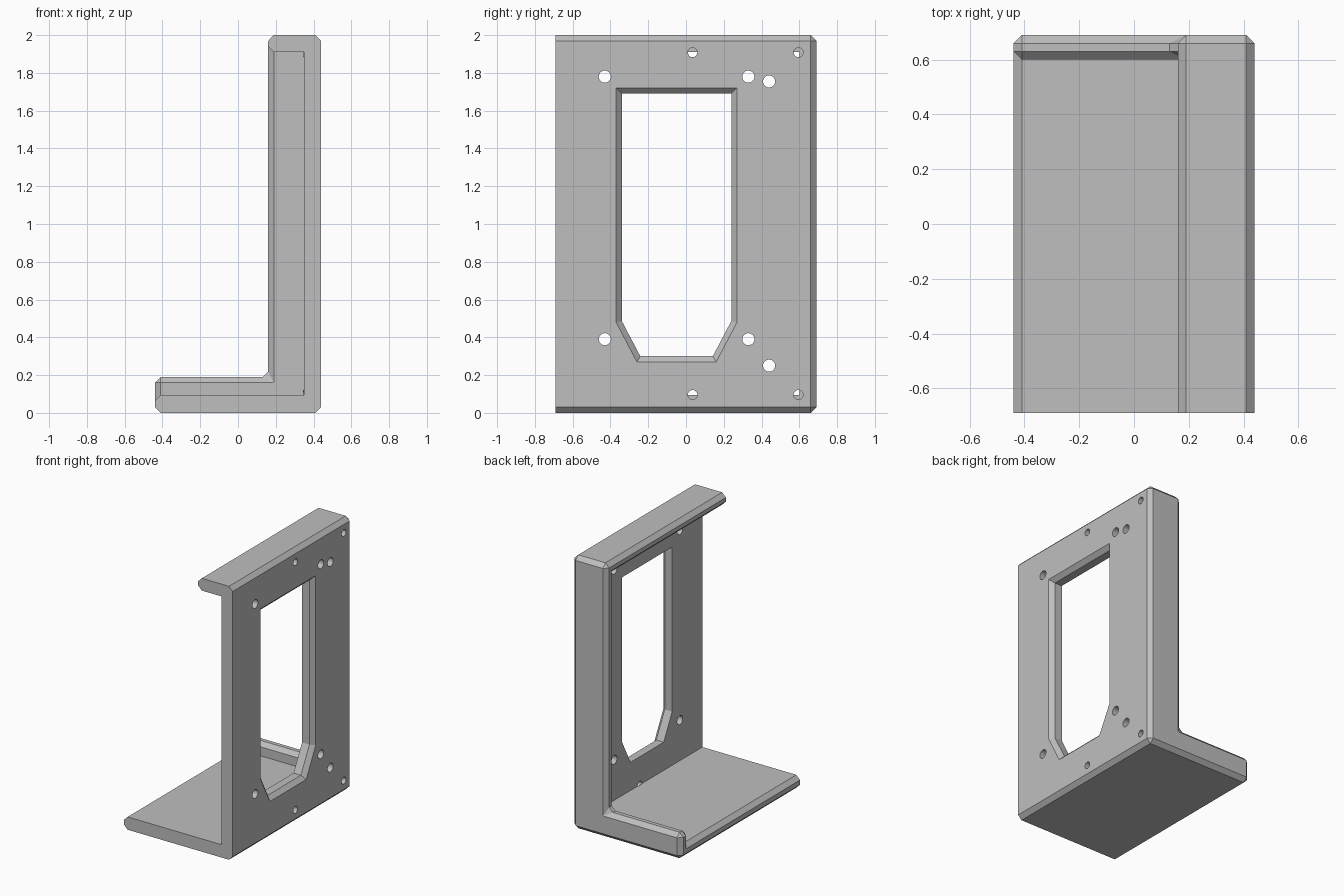
import bpy, bmesh, math

old = bpy.data.objects.get("Cube")
if old:
    bpy.data.objects.remove(old, do_unlink=True)

grey = bpy.data.materials.new("plain_grey")
grey.use_nodes = True
COLOUR = (0.52, 0.52, 0.52, 1)
grey.diffuse_color = COLOUR
grey.node_tree.nodes["Principled BSDF"].inputs["Base Color"].default_value = COLOUR


def skin(bm, loops):
    """Join successive loops of 3D points; return the vertex rows."""
    rows = [[bm.verts.new(p) for p in loop] for loop in loops]
    for a, b in zip(rows, rows[1:]):
        for i in range(len(a)):
            j = (i + 1) % len(a)
            bm.faces.new((a[i], a[j], b[j], b[i]))
    return rows


def finish(bm, name):
    bmesh.ops.remove_doubles(bm, verts=bm.verts, dist=0.0005)
    bmesh.ops.recalc_face_normals(bm, faces=bm.faces)
    mesh = bpy.data.meshes.new(name)
    bm.to_mesh(mesh)
    bm.free()
    obj = bpy.data.objects.new(name, mesh)
    mesh.materials.append(grey)
    bpy.context.collection.objects.link(obj)
    return obj


def at_y(points, y):
    return [(x, y, z) for x, z in points]


def at_x(points, x):
    return [(x, y, z) for y, z in points]


# Bracket profile in x and z: chamfered outer rim, then the flange lip
rim = [(.16, 1.97), (.19, 2), (.41, 2), (.44, 1.97), (.44, .03), (.41, 0),
       (-.41, 0), (-.44, .03), (-.44, .064), (-.41, .094)]
lip = [(.19, 1.91), (.16, 1.94)]
hollow = [(.35, .094), (.35, 1.91)]
ledge = [(-.41, .16), (.19, .16)]
doubled = [p for p in ledge for _ in range(2)]

# Side plate, base plate and top flange
bm = bmesh.new()
shell = rim + hollow + lip
rows = skin(bm, [at_y(shell, -.69), at_y(shell, .60)])
bm.faces.new(rows[0])

# L-shaped end wall with chamfered edges
wall_front = rim + doubled + lip
wall_outer = rim[:9] + [rim[8], (-.44, .16), (-.41, .19), (.13, .19),
                        (.16, .22), lip[1], lip[1]]
wall_back = ([(.19, 1.97)] * 2 + [(.41, 1.97)] * 2 + [(.41, .03)] * 2
             + [(-.41, .03)] * 2 + [(-.41, .064)] * 2 + doubled + [(.19, 1.94)] * 2)
rows = skin(bm, [at_y(wall_front, .60), at_y(wall_outer, .63),
                 at_y(wall_outer, .66), at_y(wall_back, .69)])
inner = [rim[9]] + ledge + [lip[0]] + hollow[::-1]
bm.faces.new([bm.verts.new(p) for p in at_y(inner, .60)])
# One face closes the back, skipping the repeated corners
back_cap = []
for v in rows[-1]:
    if not back_cap or (v.co - back_cap[-1].co).length > .001:
        back_cap.append(v)
bm.faces.new(back_cap)
bracket = finish(bm, "bracket")

# Window cutter, flared toward the outside
cut = bmesh.new()
flare = [(-.37, 1.72), (.27, 1.72), (.27, .48), (.16, .27), (-.26, .27), (-.37, .48)]
throat = [(-.34, 1.69), (.24, 1.69), (.24, .487), (.142, .30), (-.242, .30), (-.34, .487)]
beyond = [(2 * a - c, 2 * b - d) for (a, b), (c, d) in zip(flare, throat)]
rows = skin(cut, [at_x(beyond, .47), at_x(throat, .41), at_x(throat, .25)])
cut.faces.new(rows[0])
cut.faces.new(rows[-1])


# Round screw holes
def hole(y, z, radius, depth_x):
    ring = [(y + radius * math.cos(math.tau * i / 28),
             z + radius * math.sin(math.tau * i / 28)) for i in range(28)]
    ends = skin(cut, [at_x(ring, .5), at_x(ring, depth_x)])
    cut.faces.new(ends[0])
    cut.faces.new(ends[1])


for y, z in [(-.43, 1.78), (.33, 1.78), (.44, 1.755), (-.43, .39), (.33, .39), (.44, .25)]:
    hole(y, z, .032, .25)
for y in (.035, .595):
    for z in (.096, 1.908):
        hole(y, z, .025, .347)

cutter = finish(cut, "hole_cutter")
cutter.hide_render = True

# Cut the openings, then discard the cutter
mod = bracket.modifiers.new("openings", "BOOLEAN")
mod.operation = "DIFFERENCE"
mod.solver = "EXACT"
mod.object = cutter
bpy.context.view_layer.objects.active = bracket
bracket.select_set(True)
bpy.ops.object.modifier_apply(modifier=mod.name)
bpy.data.objects.remove(cutter, do_unlink=True)
